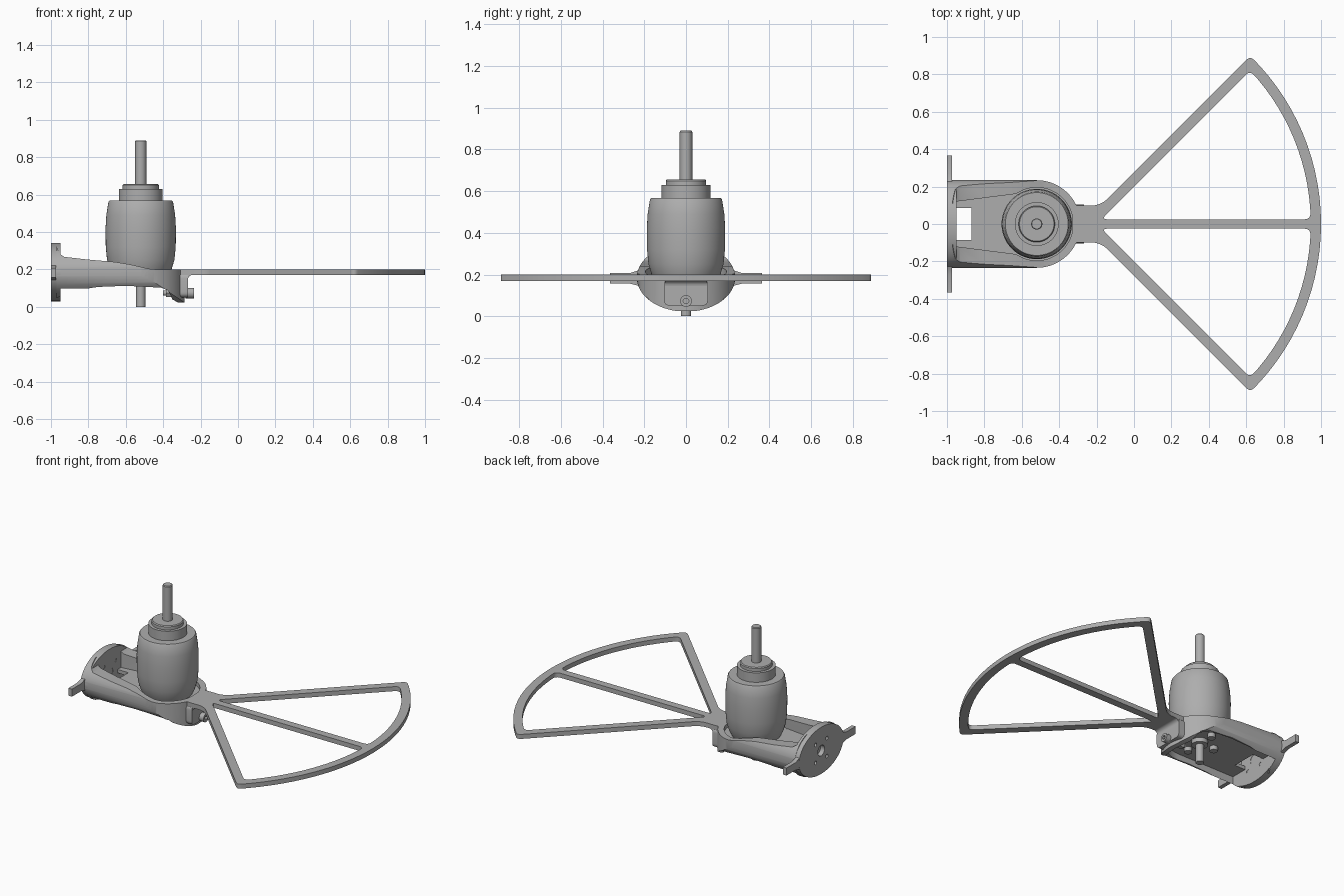
import bpy, bmesh
from math import pi, cos, sin, atan2, sqrt, radians
from mathutils import Vector

cube = bpy.data.objects.get("Cube")
if cube:
    bpy.data.objects.remove(cube, do_unlink=True)

GREY = (0.42, 0.42, 0.42, 1)
grey = bpy.data.materials.new("mid grey")
grey.use_nodes = True
grey.diffuse_color = GREY
grey.node_tree.nodes["Principled BSDF"].inputs["Base Color"].default_value = GREY

MX = -0.52          # motor axis
TZ = 0.185          # centre height of the mount tube
parts = []


def finish(name, bm):
    bmesh.ops.recalc_face_normals(bm, faces=bm.faces)
    mesh = bpy.data.meshes.new(name)
    bm.to_mesh(mesh)
    bm.free()
    mesh.materials.append(grey)
    ob = bpy.data.objects.new(name, mesh)
    bpy.context.collection.objects.link(ob)
    parts.append(ob)
    return ob


def prism(name, pts, axis, lo, hi):
    """Extrude a flat outline along one axis."""
    place = {"x": lambda a, b, h: (h, a, b),
             "y": lambda a, b, h: (a, h, b),
             "z": lambda a, b, h: (a, b, h)}[axis]
    bm = bmesh.new()
    low = [bm.verts.new(place(a, b, lo)) for a, b in pts]
    top = [bm.verts.new(place(a, b, hi)) for a, b in pts]
    bm.faces.new(low)
    bm.faces.new(top)
    n = len(pts)
    for i in range(n):
        j = (i + 1) % n
        bm.faces.new((low[i], low[j], top[j], top[i]))
    return finish(name, bm)


def arc(cx, cy, rx, ry, a0, a1, n):
    return [(cx + rx * cos(a0 + (a1 - a0) * i / n),
             cy + ry * sin(a0 + (a1 - a0) * i / n)) for i in range(n + 1)]


def oval(cx, cy, rx, ry=None, n=48):
    return arc(cx, cy, rx, ry or rx, 0, 2 * pi, n)[:-1]


def rounded(pts, d):
    """Round the sharp corners of an outline."""
    out = []
    for i, p in enumerate(pts):
        p = Vector(p)
        u = Vector(pts[i - 1]) - p
        v = Vector(pts[(i + 1) % len(pts)]) - p
        if u.angle(v) > radians(150):
            out.append(tuple(p))
            continue
        a, b = p + u.normalized() * d, p + v.normalized() * d
        for k in range(7):
            t = k / 6
            out.append(tuple(a * (1 - t) ** 2 + p * 2 * t * (1 - t) + b * t * t))
    return out


def combine(ob, tool, how):
    """Apply a boolean and throw the tool away."""
    mod = ob.modifiers.new("cut", "BOOLEAN")
    mod.operation, mod.object, mod.solver = how, tool, "EXACT"
    bpy.context.view_layer.update()
    deps = bpy.context.evaluated_depsgraph_get()
    mesh = bpy.data.meshes.new_from_object(ob.evaluated_get(deps))
    ob.modifiers.clear()
    ob.data = mesh
    parts.remove(tool)
    bpy.data.objects.remove(tool, do_unlink=True)


def stadium(r, x0):
    return [(x0, -r)] + arc(MX, 0, r, r, -pi / 2, pi / 2, 40) + [(x0, r)]


def lathe(name, profile, steps=64):
    bm = bmesh.new()
    vs = [bm.verts.new((MX + r, 0, z)) for r, z in profile]
    es = [bm.edges.new(e) for e in zip(vs, vs[1:])]
    bmesh.ops.spin(bm, geom=vs + es, cent=(MX, 0, 0), axis=(0, 0, 1),
                   angle=2 * pi, steps=steps)
    bmesh.ops.remove_doubles(bm, verts=bm.verts, dist=1e-5)
    return finish(name, bm)


# Mount: side profile trimmed by the tube and by the rounded plan
side = [(-0.97, 0.325), (-0.955, 0.285), (-0.93, 0.267), (-0.8, 0.252),
        (-0.66, 0.24), (-0.57, 0.225), (-0.48, 0.204), (-0.44, 0.2),
        (-0.25, 0.2), (-0.25, 0.024), (-0.345, 0.024), (-0.36, 0.06),
        (-0.375, 0.088), (-0.41, 0.102), (-0.6, 0.112), (-0.75, 0.106),
        (-0.88, 0.085), (-0.94, 0.064), (-0.97, 0.045)]
mount = prism("motor_mount", side, "y", -0.4, 0.4)
combine(mount, prism("tube", oval(0, TZ, 0.236, 0.163, 80), "x", -1.2, 0), "INTERSECT")
combine(mount, prism("plan", stadium(0.234, -1.2), "z", -0.1, 0.6), "INTERSECT")

# Hollow underside
hollow = prism("hollow", stadium(0.2, -0.95), "z", -0.1, 0.15)
combine(hollow, prism("inner_tube", oval(0, TZ, 0.212, 0.3), "x", -1.2, 0), "INTERSECT")
combine(mount, hollow, "DIFFERENCE")

# Motor seat, channel between the rails and the wire opening
combine(mount, prism("seat", oval(MX, 0, 0.195, n=64), "z", 0.172, 0.6), "DIFFERENCE")
channel = [(-0.951, -0.12), (-0.6, -0.165), (-0.6, 0.165), (-0.951, 0.12)]
combine(mount, prism("channel", channel, "z", 0.173, 0.6), "DIFFERENCE")
wire = [(-0.952, -0.085), (-0.87, -0.085), (-0.87, 0.085), (-0.952, 0.085)]
combine(mount, prism("wire", wire, "z", -0.1, 0.6), "DIFFERENCE")

# Oval flange with its bolt holes
flange = prism("mount_flange", oval(0, TZ, 0.235, 0.156, 72), "x", -1, -0.95)
combine(flange, prism("bore", oval(0, TZ, 0.035, n=32), "x", -1.1, -0.9), "DIFFERENCE")
for k in range(4):
    a = pi / 4 + k * pi / 2
    hole = prism("hole", oval(0.085 * cos(a), TZ + 0.085 * sin(a), 0.012, n=16),
                 "x", -1.1, -0.9)
    combine(flange, hole, "DIFFERENCE")

# Side ears of the flange
for s, label in ((1, "left"), (-1, "right")):
    ear = [(0.2, 0.235), (0.235, 0.218), (0.27, 0.207), (0.365, 0.207),
           (0.365, 0.157), (0.27, 0.157), (0.235, 0.148), (0.2, 0.13)]
    prism(label + "_ear", [(s * y, z) for y, z in ear], "x", -0.999, -0.972)

# Motor, collar and shaft
lathe("motor_body", [(0, 0.17), (0.15, 0.17), (0.165, 0.2), (0.18, 0.25),
                     (0.187, 0.32), (0.188, 0.42), (0.184, 0.49),
                     (0.173, 0.56), (0.168, 0.567), (0, 0.567)])
lathe("motor_collar", [(0, 0.56), (0.117, 0.56), (0.117, 0.63), (0.097, 0.63),
                       (0.097, 0.65), (0.092, 0.656), (0, 0.656)])
lathe("motor_shaft", [(0, 0), (0.025, 0), (0.025, 0.3), (0.03, 0.3),
                      (0.03, 0.885), (0.026, 0.89), (0, 0.89)], 32)

# Boss and screw heads under the motor
prism("shaft_boss", oval(MX, 0, 0.05), "z", 0.122, 0.16)
for k in range(4):
    a = k * pi / 2
    prism("motor_screw", oval(MX + 0.11 * cos(a), 0.11 * sin(a), 0.025, n=20),
          "z", 0.122, 0.16)

# Guard: a sector frame with two openings
GX, RO, RI = -0.255, 1.255, 1.2


def crossing(r, c):
    """Angle at which the guard circle meets the line y = x + c."""
    k = GX + c
    x = (-k + sqrt(2 * r * r - k * k)) / 2
    return atan2(x + k, x)


tip = crossing(RO, 0.277)
outline = ([(-0.33, 0.1), (-0.33, -0.1), (-0.21, -0.1), (-0.165, -0.112)]
           + arc(GX, 0, RO, RO, -tip, tip, 28) + [(-0.165, 0.112), (-0.21, 0.1)])
guard = prism("propeller_guard", rounded(outline, 0.03), "z", 0.17, 0.2)
start, end = atan2(0.025, RI), crossing(RI, 0.2)
opening = rounded([(-0.175, 0.025)] + arc(GX, 0, RI, RI, start, end, 14), 0.035)
for s in (1, -1):
    combine(guard, prism("opening", [(x, s * y) for x, y in opening],
                         "z", 0.1, 0.3), "DIFFERENCE")

# Guard clamp tab with a fillet below the plate
tab = [(-0.105, 0.18), (-0.105, 0.05), (0.105, 0.05), (0.105, 0.18)]
prism("clamp_tab", rounded(tab, 0.03), "x", -0.315, -0.268)
fillet = [(-0.27, 0.175)] + arc(-0.243, 0.145, 0.025, 0.025, pi, pi / 2, 6) + [(-0.243, 0.175)]
prism("tab_fillet", fillet, "y", -0.1, 0.1)

# Clamp bolt and nut
bolt = prism("clamp_bolt", oval(0, 0.073, 0.028, n=24), "x", -0.28, -0.236)
combine(bolt, prism("socket", oval(0, 0.073, 0.014, n=6), "x", -0.255, -0.2), "DIFFERENCE")
prism("bolt_shank", oval(0, 0.073, 0.014, n=16), "x", -0.4, -0.27)
prism("bolt_nut", oval(0, 0.073, 0.025, n=6), "x", -0.385, -0.335)

# Smooth shading with kept edges
bpy.ops.object.select_all(action="DESELECT")
for ob in parts:
    ob.select_set(True)
bpy.context.view_layer.objects.active = parts[0]
bpy.ops.object.shade_smooth_by_angle(angle=radians(30))
